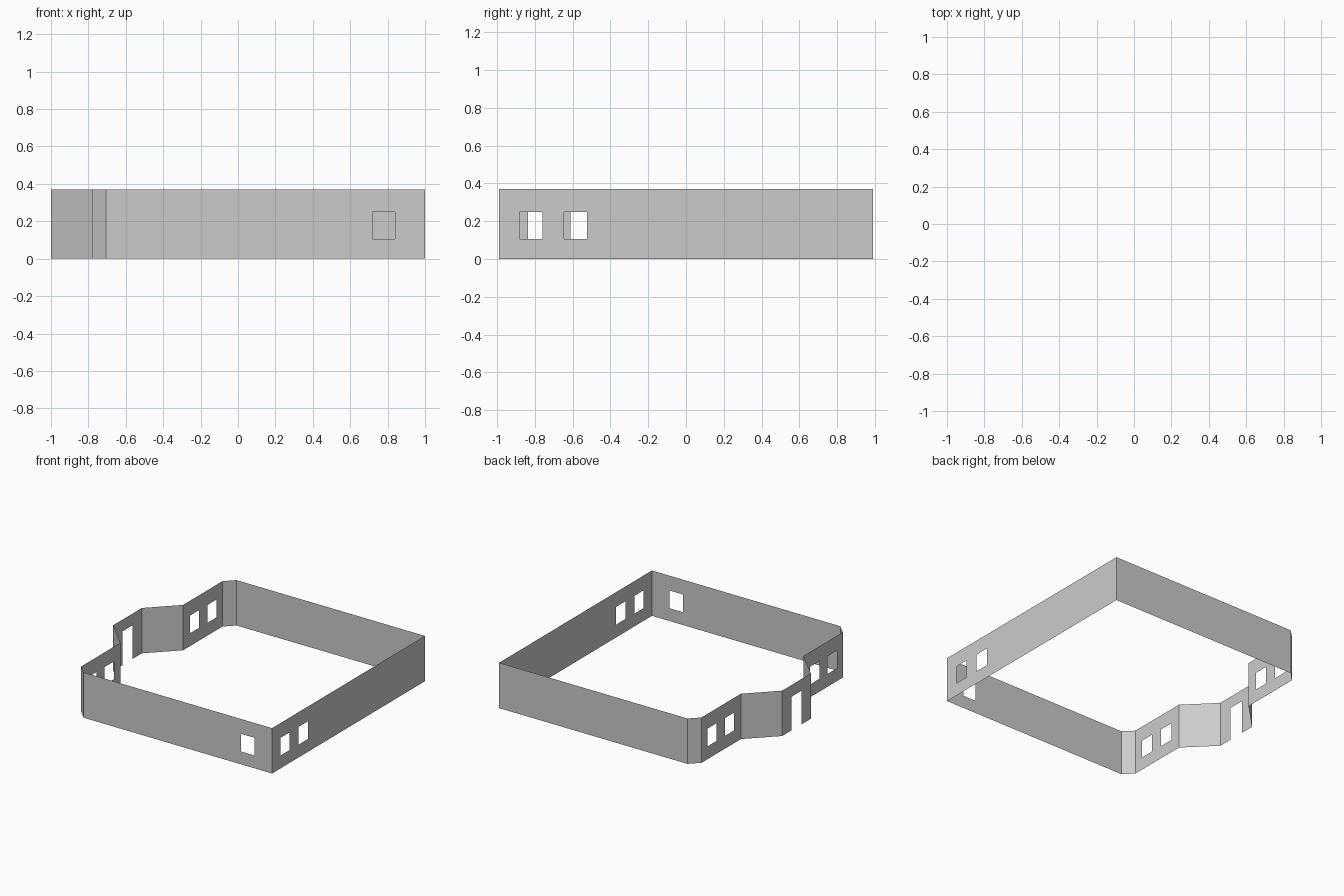
import bpy, bmesh
from mathutils import Vector

if "Cube" in bpy.data.objects:
    bpy.data.objects.remove(bpy.data.objects["Cube"])

H = 0.371            # wall height
SILL, HEAD = 0.105, 0.25
DOOR_HEAD = 0.275


def wall(name, a, b, openings=()):
    """Thin wall from a to b; openings are (start, end, bottom, top) along its length."""
    a, b = Vector(a), Vector(b)
    length = (b - a).length
    us, zs = {0.0, length}, {0.0, H}
    for u0, u1, z0, z1 in openings:
        us |= {u0, u1}
        zs |= {z0, z1}
    us, zs = sorted(us), sorted(zs)
    bm = bmesh.new()
    for u0, u1 in zip(us, us[1:]):
        for z0, z1 in zip(zs, zs[1:]):
            um, zm = (u0 + u1) / 2, (z0 + z1) / 2
            if any(o[0] < um < o[1] and o[2] < zm < o[3] for o in openings):
                continue
            corners = ((u0, z0), (u1, z0), (u1, z1), (u0, z1))
            bm.faces.new([bm.verts.new((*a.lerp(b, u / length), z)) for u, z in corners])
    bmesh.ops.remove_doubles(bm, verts=bm.verts, dist=1e-5)
    # merge the grid cells back into clean flat panels
    bmesh.ops.dissolve_limit(bm, angle_limit=0.01, verts=bm.verts, edges=bm.edges)
    mesh = bpy.data.meshes.new(name)
    bm.to_mesh(mesh)
    bm.free()
    bpy.context.collection.objects.link(bpy.data.objects.new(name, mesh))


def window(u0, u1):
    return (u0, u1, SILL, HEAD)


# straight outer walls
Y = 0.988
wall("front_wall", (-0.705, -Y), (1, -Y), [window(1.425, 1.545)])
wall("right_wall", (1, -Y), (1, Y), [window(Y - 0.88, Y - 0.76), window(Y - 0.645, Y - 0.525)])
wall("back_wall", (1, Y), (-0.705, Y))

# left side, mirrored front to back: cut corner, windowed wall, angled bay side
for side, s in (("front", -1), ("back", 1)):
    wall(side + "_corner_wall", (-0.705, s * Y), (-0.78, s * 0.913))
    wall(side + "_left_wall", (-0.78, s * 0.913), (-0.78, s * 0.405),
         [window(0.913 - 0.837, 0.913 - 0.717), window(0.913 - 0.612, 0.913 - 0.492)])
    wall(side + "_bay_side", (-0.78, s * 0.405), (-1, s * 0.185))

# bay front with the doorway
wall("bay_door_wall", (-1, 0.185), (-1, -0.185), [(0.12, 0.25, 0.0, DOOR_HEAD)])
